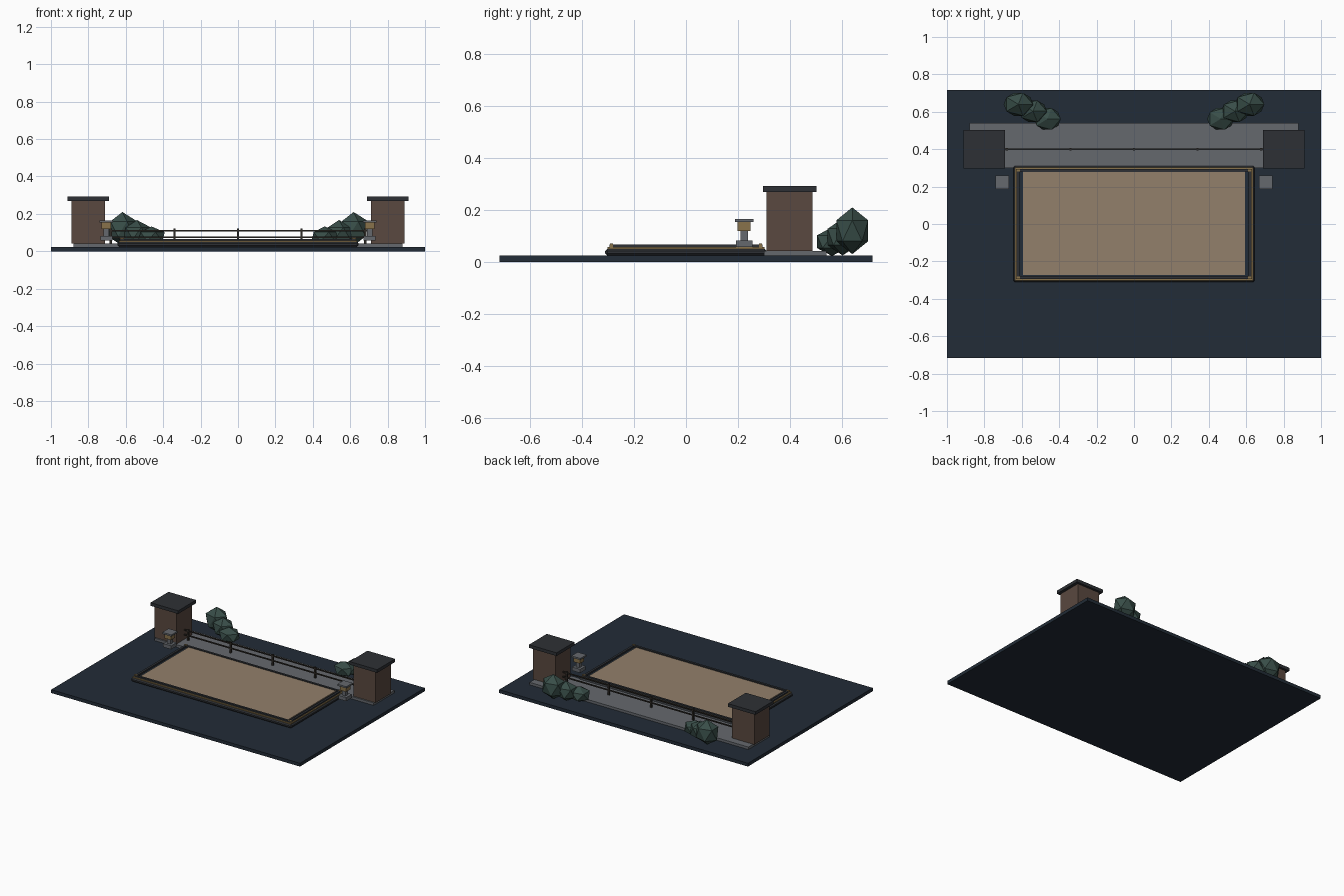
import bpy

if "Cube" in bpy.data.objects:
    bpy.data.objects.remove(bpy.data.objects["Cube"])


def material(name, r, g, b):
    m = bpy.data.materials.new(name)
    m.diffuse_color = (r, g, b, 1)
    m.use_nodes = True
    m.node_tree.nodes["Principled BSDF"].inputs["Base Color"].default_value = m.diffuse_color
    return m


NAVY = material("navy", 0.016, 0.025, 0.038)
STONE = material("stone", 0.13, 0.14, 0.155)
DARK = material("dark", 0.027, 0.03, 0.035)
BRICK = material("brick", 0.10, 0.065, 0.05)
SAND = material("sand", 0.29, 0.215, 0.145)
GOLD = material("gold", 0.25, 0.17, 0.07)
LEAF = material("leaf", 0.04, 0.075, 0.065)
RAIL = material("rail", 0.03, 0.025, 0.02)


def box(name, x, y, z, mat, bevel=0):
    """Box from (min, max) ranges on each axis."""
    bpy.ops.mesh.primitive_cube_add(
        size=1, location=[(r[0] + r[1]) / 2 for r in (x, y, z)])
    o = bpy.context.object
    o.name = name
    o.scale = [r[1] - r[0] for r in (x, y, z)]
    bpy.ops.object.transform_apply(location=False, rotation=False, scale=True)
    o.data.materials.append(mat)
    if bevel:
        b = o.modifiers.new("bevel", 'BEVEL')
        b.width = bevel
        b.segments = 1
    return o


def block(name, cx, cy, w, d, z, mat, bevel=0):
    """Box from centre and plan size."""
    return box(name, (cx - w / 2, cx + w / 2), (cy - d / 2, cy + d / 2), z, mat, bevel)


def border(name, hx, hy, t, z, mat):
    """Rectangular frame of four strips with outer half sizes hx, hy."""
    for s in (-1, 1):
        block(name + "_long", 0, s * (hy - t / 2), 2 * hx, t, z, mat)
        block(name + "_short", s * (hx - t / 2), 0, t, 2 * hy - 2 * t, z, mat)


# Ground slab and rear terrace
block("base_slab", 0, 0, 2, 1.434, (0, 0.024), NAVY)
block("terrace", 0, 0.42, 1.76, 0.24, (0.024, 0.042), STONE)

# Central court: plinth, floor, rim and gold trim
block("court_plinth", 0, 0, 1.29, 0.622, (0.024, 0.05), DARK, 0.008)
block("court_bed", 0, 0, 1.25, 0.59, (0.05, 0.056), NAVY)
block("court_floor", 0, 0.003, 1.186, 0.552, (0.056, 0.062), SAND)
border("gold_trim", 0.636, 0.303, 0.009, (0.05, 0.057), GOLD)
border("court_rim", 0.627, 0.294, 0.016, (0.05, 0.067), DARK)

for s in (-1, 1):
    for t in (-1, 1):
        block("rim_corner", s * 0.62, t * 0.287, 0.022, 0.012, (0.056, 0.07), GOLD)

    # Gate towers
    block("tower_body", s * 0.80, 0.398, 0.18, 0.176, (0.042, 0.27), BRICK)
    block("tower_roof", s * 0.80, 0.40, 0.222, 0.206, (0.27, 0.293), DARK)

    # Lanterns
    block("lantern_foot", s * 0.704, 0.224, 0.064, 0.064, (0.057, 0.083), STONE)
    block("lantern_post", s * 0.704, 0.224, 0.028, 0.028, (0.083, 0.12), STONE)
    block("lantern_light", s * 0.704, 0.224, 0.05, 0.05, (0.12, 0.153), GOLD)
    block("lantern_cap", s * 0.704, 0.224, 0.072, 0.072, (0.153, 0.165), STONE)

    # Shrubs, stepping down toward the middle
    for x, y, z, rx, ry, rz in ((0.618, 0.64, 0.12, 0.088, 0.072, 0.09),
                                (0.54, 0.603, 0.096, 0.083, 0.068, 0.071),
                                (0.463, 0.562, 0.078, 0.08, 0.068, 0.055)):
        bpy.ops.mesh.primitive_ico_sphere_add(
            subdivisions=1, radius=1, location=(s * x, y, z))
        o = bpy.context.object
        o.name = "shrub"
        o.scale = (rx, ry, rz)
        o.data.materials.append(LEAF)

# Railing between the towers
for z in (0.076, 0.11):
    block("handrail", 0, 0.40, 1.42, 0.008, (z - 0.004, z + 0.004), RAIL)
for i in range(-2, 3):
    block("rail_post", i * 0.34, 0.40, 0.012, 0.012, (0.042, 0.121), RAIL)
